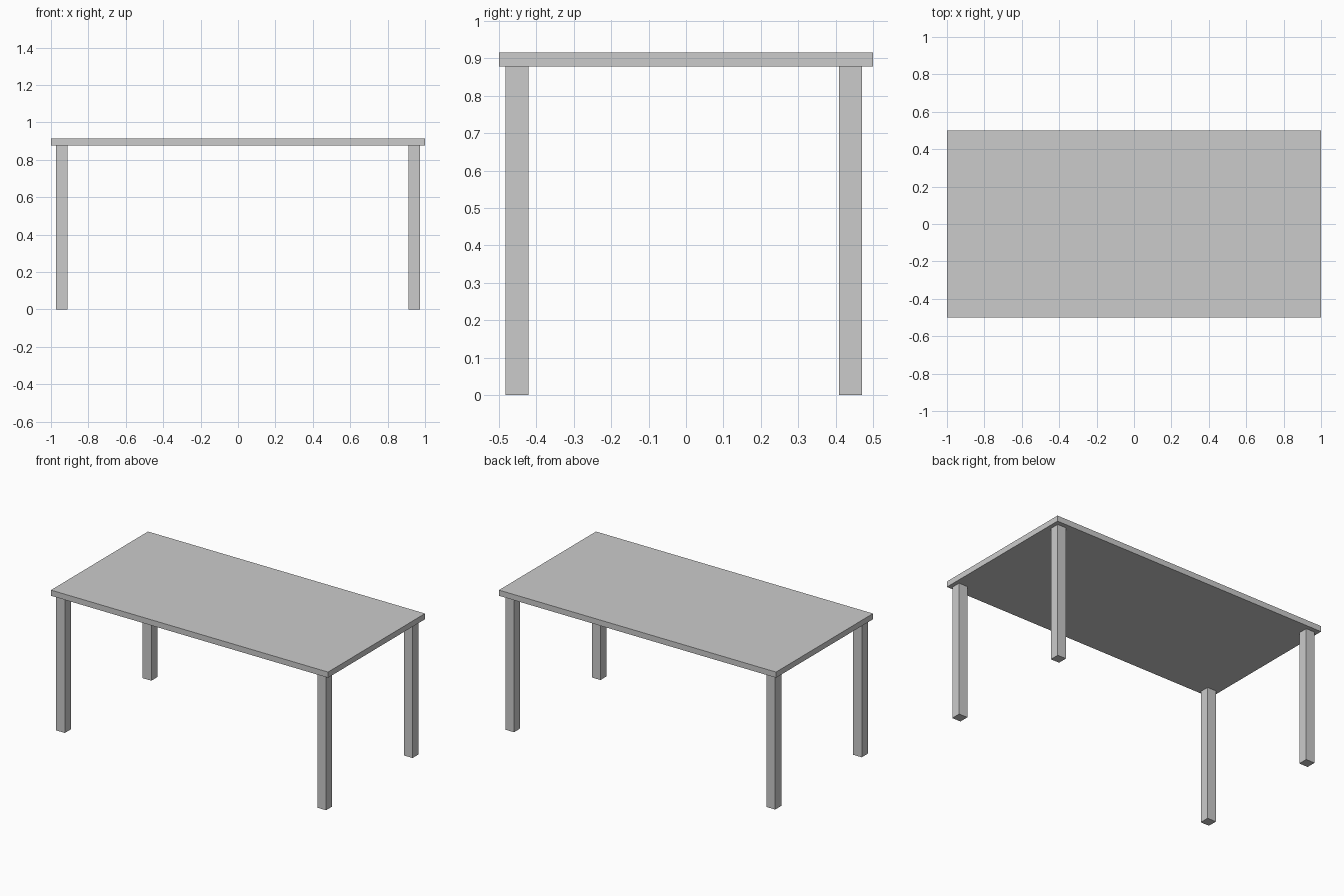
import bpy

if "Cube" in bpy.data.objects:
    bpy.data.objects.remove(bpy.data.objects["Cube"])


def box(name, lo, hi):
    """Axis-aligned box between two corners, with applied size."""
    centre = [(a + b) / 2 for a, b in zip(lo, hi)]
    bpy.ops.mesh.primitive_cube_add(size=1, location=centre)
    obj = bpy.context.object
    obj.name = name
    obj.scale = [b - a for a, b in zip(lo, hi)]
    bpy.ops.object.transform_apply(location=False, rotation=False, scale=True)
    return obj


TOP, UNDERSIDE = 0.915, 0.878
LEG = 0.062

# Table top
box("table_top", (-1, -0.5, UNDERSIDE), (1, 0.5, TOP))

# Four square legs; the front pair sits slightly closer to the edge
for row, y in (("front", -0.452), ("back", 0.44)):
    for side, x in (("left", -0.943), ("right", 0.943)):
        h = LEG / 2
        box(f"{row}_{side}_leg", (x - h, y - h, 0), (x + h, y + h, UNDERSIDE))
